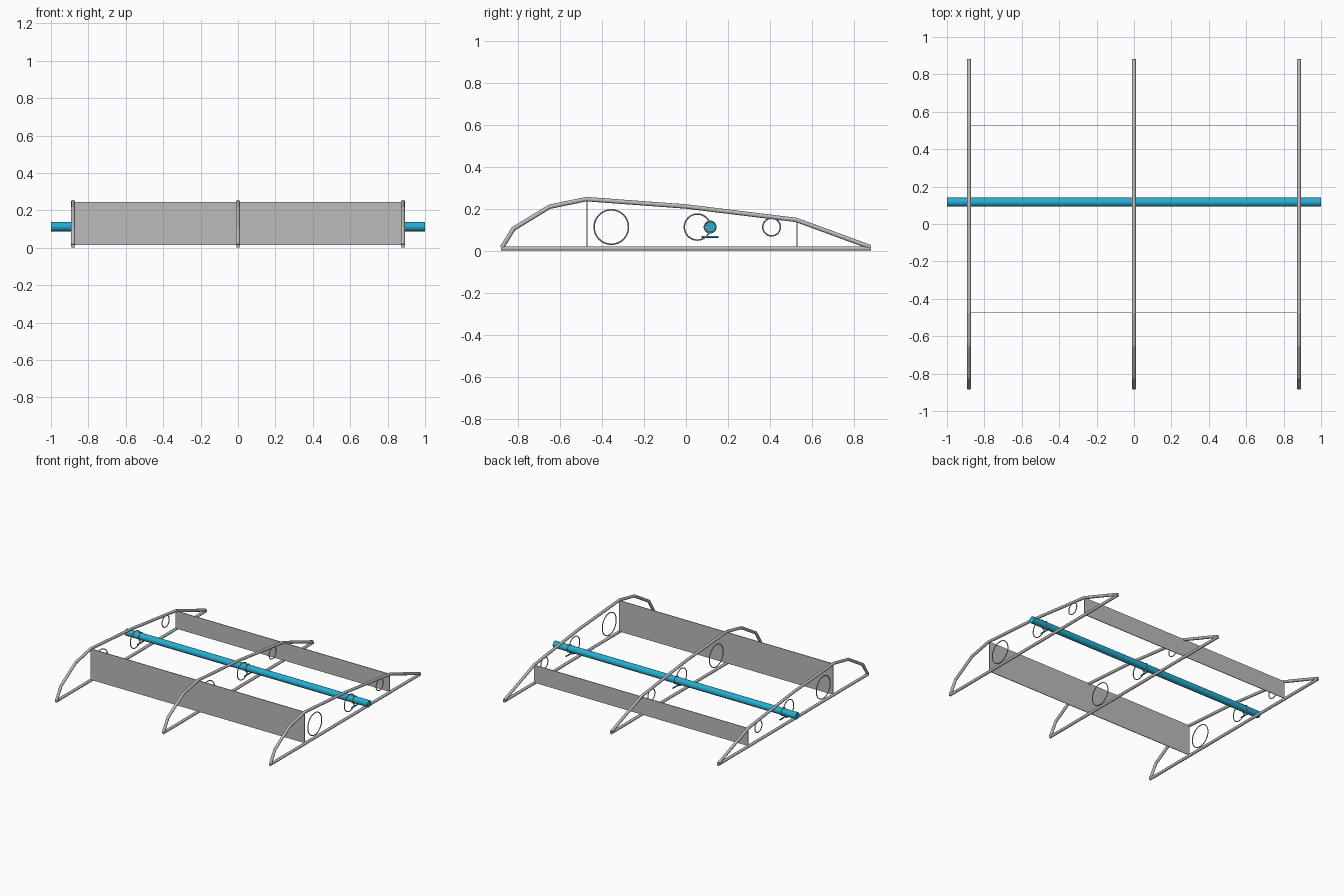
import bpy, math
from mathutils import Vector

if "Cube" in bpy.data.objects:
    bpy.data.objects.remove(bpy.data.objects["Cube"])


def material(name, rgb):
    m = bpy.data.materials.new(name)
    m.diffuse_color = (*rgb, 1)
    m.use_nodes = True
    m.node_tree.nodes["Principled BSDF"].inputs["Base Color"].default_value = m.diffuse_color
    return m


GREY = material("light grey", (0.50, 0.50, 0.50))
BLUE = material("tube blue", (0.02, 0.42, 0.63))
RIB_X = (-0.882, 0.0, 0.882)


def finish(ob, name, mat, smooth=True):
    ob.name = name
    ob.data.materials.append(mat)
    if smooth:
        bpy.ops.object.select_all(action='DESELECT')
        ob.select_set(True)
        bpy.context.view_layer.objects.active = ob
        bpy.ops.object.shade_smooth_by_angle()


def rod(name, a, b, r, mat, sides=16):
    a, b = Vector(a), Vector(b)
    d = b - a
    bpy.ops.mesh.primitive_cylinder_add(vertices=sides, radius=r, depth=d.length, location=(a + b) / 2)
    ob = bpy.context.object
    ob.rotation_euler = d.to_track_quat('Z', 'Y').to_euler()
    finish(ob, name, mat)


def ring(name, x, y, z, r, tube=0.0035):
    bpy.ops.mesh.primitive_torus_add(major_segments=48, minor_segments=8, major_radius=r,
                                     minor_radius=tube, location=(x, y, z),
                                     rotation=(0, math.pi / 2, 0))
    finish(bpy.context.object, name, GREY)


def ball(name, loc, r):
    bpy.ops.mesh.primitive_uv_sphere_add(segments=12, ring_count=8, radius=r, location=loc)
    finish(bpy.context.object, name, GREY)


def plate(name, y, z0, z1):
    bpy.ops.mesh.primitive_cube_add(size=1, location=(0, y, (z0 + z1) / 2))
    ob = bpy.context.object
    ob.scale = (1.764, 0.005, z1 - z0)
    finish(ob, name, GREY, smooth=False)


# airfoil rib outline as y, z corners
TOP = [(-0.877, 0.016), (-0.822, 0.105), (-0.65, 0.21), (-0.475, 0.246),
       (0.0, 0.211), (0.525, 0.147), (0.877, 0.018)]

for x in RIB_X:
    # rib frame
    rod("rib_lower_rod", (x, -0.882, 0.0105), (x, 0.882, 0.0105), 0.0105, GREY)
    for p, q in zip(TOP, TOP[1:]):
        rod("rib_upper_rod", (x, *p), (x, *q), 0.0105, GREY)
    for p in TOP[1:-1]:
        ball("rib_joint", (x, *p), 0.0105)
    # lightening rings inside the rib
    for y, r in ((-0.356, 0.082), (0.054, 0.062), (0.408, 0.042)):
        ring("rib_ring", x, y, 0.113, r)
    # collar and peg at the cross tube
    ring("tube_collar", x, 0.115, 0.113, 0.0275)
    rod("tube_peg", (x, 0.075, 0.066), (x, 0.155, 0.066), 0.005, BLUE, 12)

# spar webs spanning the ribs
plate("front_spar", -0.472, 0.015, 0.246)
plate("rear_spar", 0.528, 0.015, 0.147)

# long cross tube
rod("cross_tube", (-1, 0.117, 0.113), (1, 0.117, 0.113), 0.0245, BLUE, 32)
